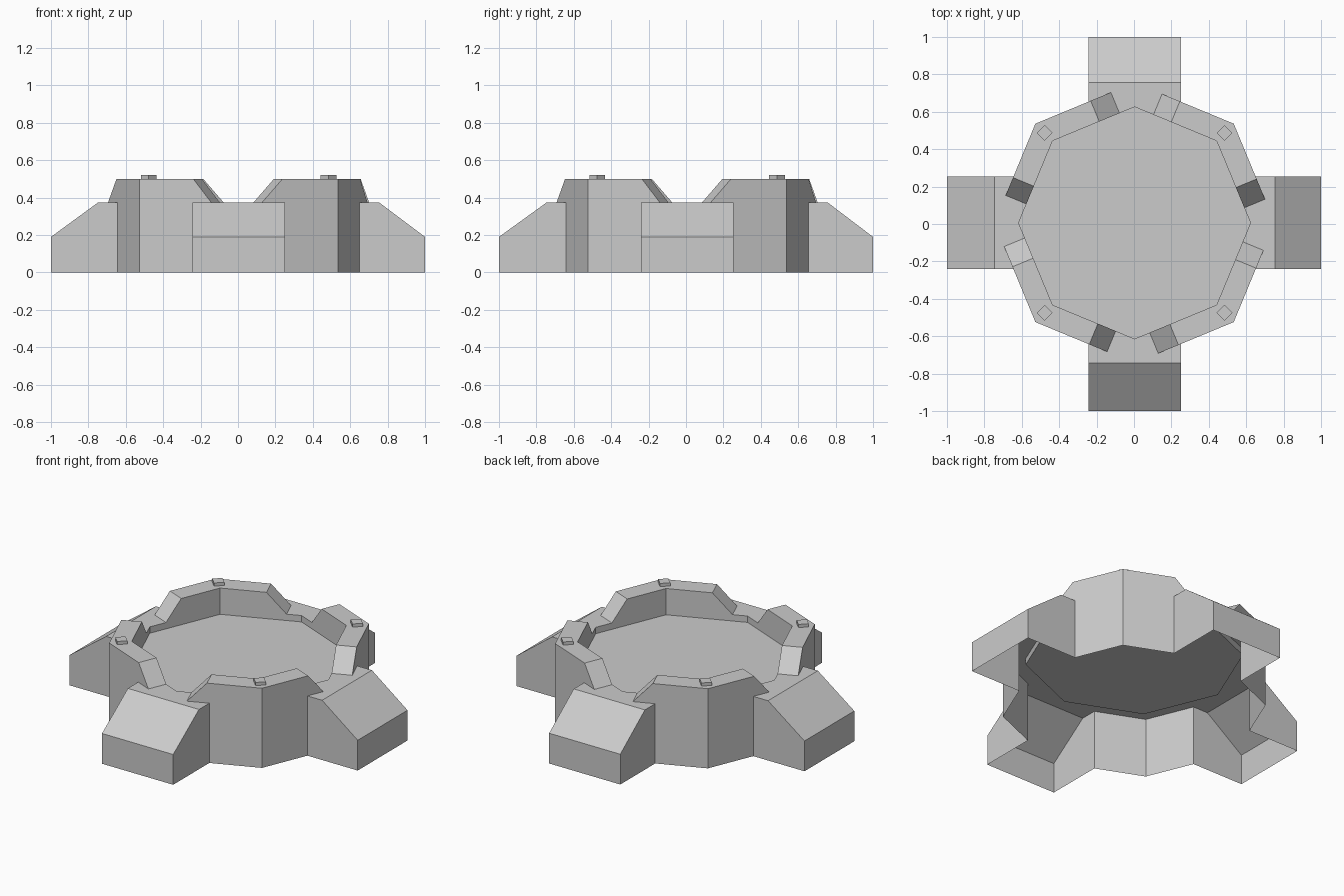
import bpy
import bmesh
from math import cos, sin, pi
from mathutils import Vector, Matrix

if "Cube" in bpy.data.objects:
    bpy.data.objects.remove(bpy.data.objects["Cube"])

OFF = Vector((0.003, 0.006, 0))      # the octagon sits slightly off centre
R_OUT, R_IN = 0.75, 0.62             # outer and inner octagon radii
Z_LOW, Z_FLOOR, Z_DECK, Z_TOP = 0.19, 0.335, 0.375, 0.50
HALF = 0.247                         # half width of a ramp
WALL_Y = R_OUT - HALF * (1 - cos(pi / 4)) / sin(pi / 4)  # octagon edge at ramp side


def make(name, faces, recalc=False):
    """Object from a list of faces, each a list of points."""
    bm = bmesh.new()
    for f in faces:
        bm.faces.new([bm.verts.new(p) for p in f])
    bmesh.ops.remove_doubles(bm, verts=bm.verts, dist=1e-4)
    if recalc:
        bmesh.ops.recalc_face_normals(bm, faces=bm.faces)
    me = bpy.data.meshes.new(name)
    bm.to_mesh(me)
    bm.free()
    ob = bpy.data.objects.new(name, me)
    bpy.context.collection.objects.link(ob)
    return ob


def polar(r, a, z):
    return Vector((r * cos(a), r * sin(a), z)) + OFF


def turn(points, a):
    m = Matrix.Rotation(a, 3, 'Z')
    return [m @ Vector(p) + OFF for p in points]


# Deck: sunken floor, riser and flat rim
def ring(r, z):
    return [polar(r, i * pi / 4, z) for i in range(8)]


floor, lip, edge = ring(R_IN, Z_FLOOR), ring(R_IN, Z_DECK), ring(R_OUT, Z_DECK)
faces = [floor]
for i in range(8):
    j = (i + 1) % 8
    faces.append([floor[j], floor[i], lip[i], lip[j]])
    faces.append([lip[j], lip[i], edge[i], edge[j]])
make("deck", faces)

c = R_OUT * cos(pi / 4)
for k, side in enumerate(("right", "back", "left", "front")):
    a = k * pi / 2

    # Base wall corner between two ramps, open below
    plan = [(WALL_Y, HALF), (c, c), (HALF, WALL_Y)]
    make("base_wall_" + side, [
        turn([(*p, 0), (*q, 0), (*q, Z_DECK), (*p, Z_DECK)], a)
        for p, q in zip(plan, plan[1:])])

    # Ramp shell, open below and toward the inside
    end = 1 - OFF.dot(Vector((cos(a), sin(a), 0)))
    profile = [(WALL_Y, 0), (end, 0), (end, Z_LOW), (R_OUT, Z_DECK), (WALL_Y, Z_DECK)]
    h = HALF
    r_side = [(x, -h, z) for x, z in profile]
    l_side = [(x, h, z) for x, z in profile]
    shell = [r_side, l_side[::-1]]
    for i in (1, 2):
        shell.append([r_side[i], l_side[i], l_side[i + 1], r_side[i + 1]])
    for s in (-1, 1):  # level pieces beside the octagon point
        tri = [(WALL_Y, s * h, Z_DECK), (R_OUT, s * h, Z_DECK), (R_OUT, 0, Z_DECK)]
        shell.append(tri if s < 0 else tri[::-1])
    make("ramp_" + side, [turn(f, a) for f in shell])

    # Parapet: mitred corner wall with sloped ends
    diag = Vector((cos(pi / 4), sin(pi / 4), 0))
    corner = diag * R_OUT

    def station(ang, low, high):
        d = (Vector((R_OUT * cos(ang), R_OUT * sin(ang), 0)) - corner).normalized()
        mid = (ang + pi / 4) / 2
        inward = -Vector((cos(mid), sin(mid), 0)) * (R_OUT - R_IN) * cos(pi / 8)
        bot, top = corner + d * low, corner + d * high
        zb, zt = Vector((0, 0, Z_DECK)), Vector((0, 0, Z_TOP))
        return [bot + zb, top + zt, top + inward + zt, bot + inward + zb]

    inner = diag * R_IN
    sections = [
        station(0, 0.437, 0.32),
        [(c, c, Z_DECK), (c, c, Z_TOP), (inner.x, inner.y, Z_TOP), (inner.x, inner.y, Z_DECK)],
        station(pi / 2, 0.415, 0.312)]
    body = [sections[0], sections[2]]
    for s, t in zip(sections, sections[1:]):
        for i in range(4):
            j = (i + 1) % 4
            body.append([s[i], s[j], t[j], t[i]])
    make("parapet_" + side, [turn(f, a) for f in body], True)

    # Small square stud on the parapet corner
    p = polar(0.68, a + pi / 4, Z_TOP + 0.008)
    bpy.ops.mesh.primitive_cone_add(vertices=4, radius1=0.042, radius2=0.042,
                                    depth=0.024, location=p)
    bpy.context.object.name = "stud_" + side
